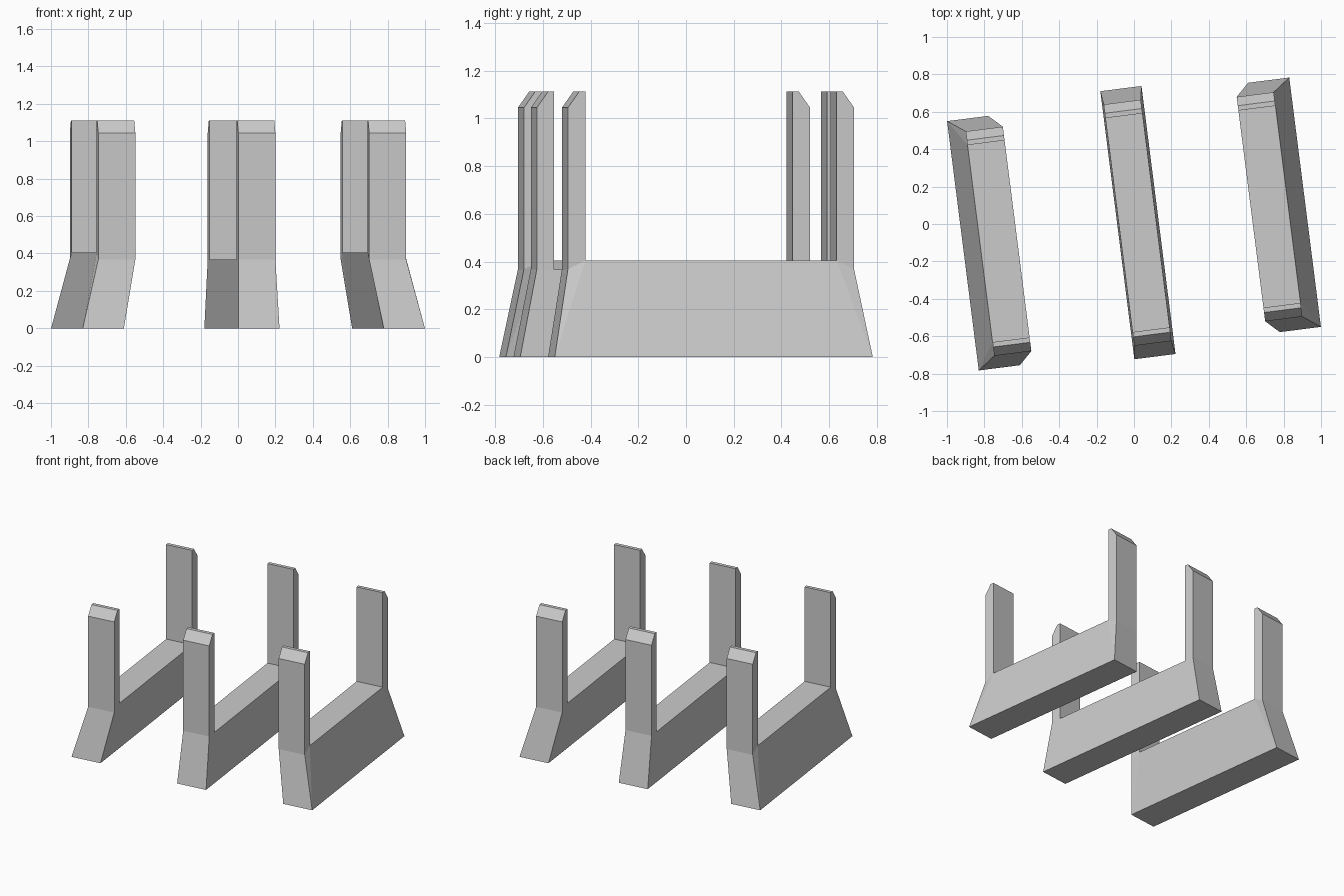
import bpy
import bmesh
from mathutils import Vector

if "Cube" in bpy.data.objects:
    bpy.data.objects.remove(bpy.data.objects["Cube"])

TAPER = 0.9        # plan shrinks toward the model centre between floor and shoulder
SHOULDER = 0.367   # top of the flared foot
CHAMFER_Z = 1.045
TOP = 1.112
AXIS = Vector((-0.127, 1.0))    # rail direction in plan
WIDTH = Vector((0.22, 0.028))   # rail width in plan at the floor


def make_rail(name, front_left, length, seat):
    """One rail: flared beam with a chamfered post on each end."""
    bm = bmesh.new()
    loops = []
    for side in (0, 1):
        front = Vector(front_left) + WIDTH * side
        back = front + AXIS * length
        halves = []
        for foot, inward in ((front, AXIS), (back, -AXIS)):
            outer = foot * TAPER
            profile = [(foot, 0), (outer, SHOULDER), (outer, CHAMFER_Z),
                       (outer + inward * 0.047, TOP),
                       (outer + inward * 0.073, TOP),
                       (outer + inward * 0.073, seat)]
            halves.append([bm.verts.new((p.x, p.y, z)) for p, z in profile])
        f, b = halves
        # Side of the beam, the flared corners and the posts
        bm.faces.new((f[0], b[0], b[5], f[5]))
        for h in halves:
            bm.faces.new((h[0], h[5], h[1]))
            bm.faces.new(h[1:])
        loops.append(f + b[::-1])
    # Join the two side profiles
    left, right = loops
    for i in range(len(left)):
        j = (i + 1) % len(left)
        bm.faces.new((left[i], left[j], right[j], right[i]))
    bmesh.ops.recalc_face_normals(bm, faces=bm.faces)
    mesh = bpy.data.meshes.new(name)
    bm.to_mesh(mesh)
    bm.free()
    obj = bpy.data.objects.new(name, mesh)
    bpy.context.collection.objects.link(obj)
    return obj


# Left and right rails are half-turn copies about the centre
make_rail("left_rail", (-0.83, -0.783), 1.333, 0.405)
make_rail("middle_rail", (0.002, -0.723), 1.433, SHOULDER)
right_corner = Vector((0.83, 0.783)) - WIDTH - AXIS * 1.333
right_corner = Vector((0.83, 0.783)) - WIDTH - AXIS * 1.333
make_rail("right_rail", right_corner, 1.333, 0.405)
